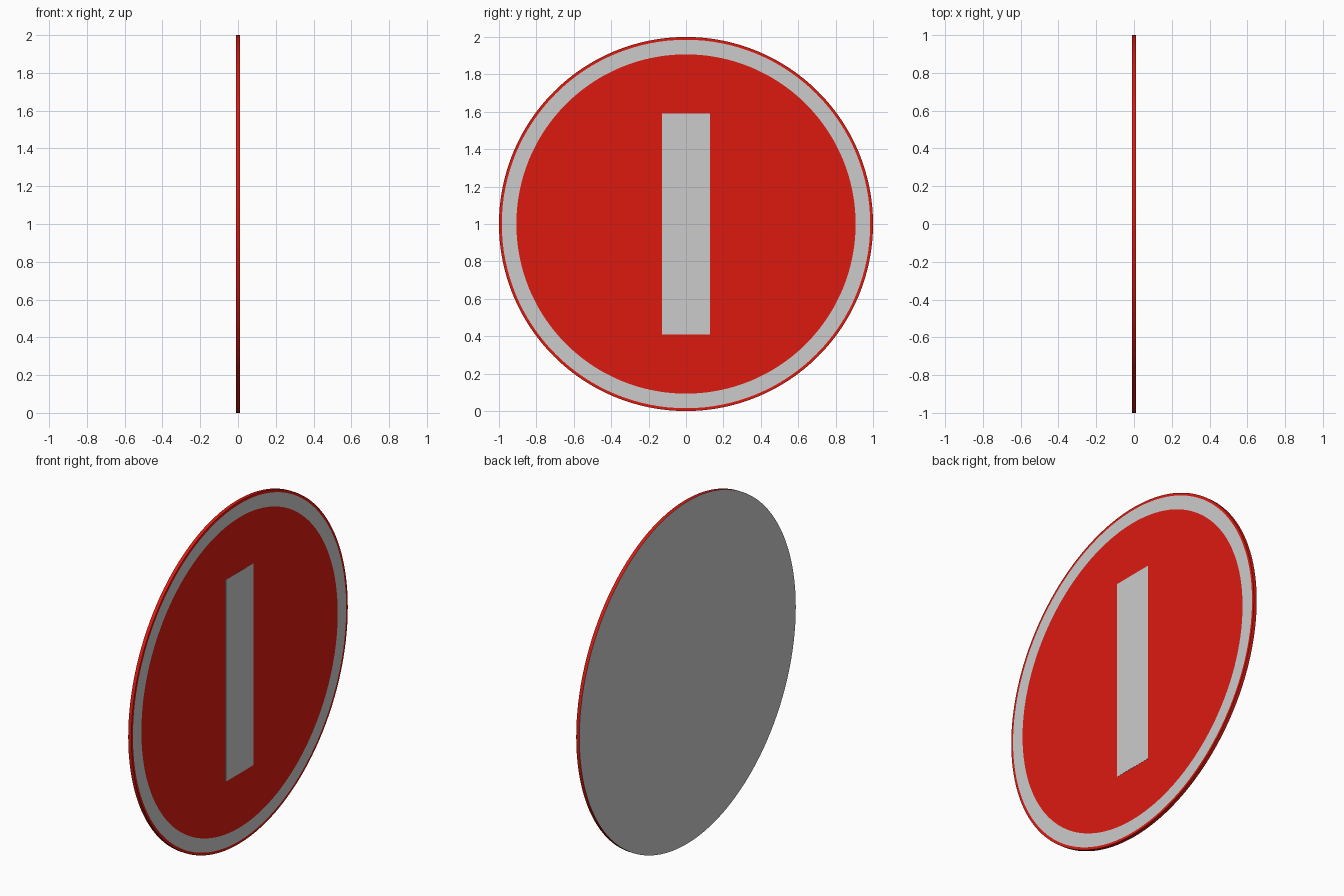
import bpy, bmesh, math
from mathutils import Matrix

if "Cube" in bpy.data.objects:
    bpy.data.objects.remove(bpy.data.objects["Cube"])

SEG = 128
HALF = 0.01      # half thickness of the plate
CENTRE = 1.0     # height of the sign centre

red = bpy.data.materials.new("red_paint")
red.diffuse_color = (0.72, 0.01, 0.005, 1)
red.use_nodes = True
red.node_tree.nodes["Principled BSDF"].inputs["Base Color"].default_value = red.diffuse_color


def finish(bm, name, mat=None):
    bmesh.ops.remove_doubles(bm, verts=bm.verts, dist=1e-5)
    me = bpy.data.meshes.new(name)
    bm.to_mesh(me)
    bm.free()
    ob = bpy.data.objects.new(name, me)
    bpy.context.collection.objects.link(ob)
    if mat:
        me.materials.append(mat)
    bpy.ops.object.select_all(action='DESELECT')
    ob.select_set(True)
    bpy.context.view_layer.objects.active = ob
    bpy.ops.object.shade_smooth_by_angle(angle=math.radians(30))
    return ob


def lathe(name, profile, mat=None):
    """Spin (radius, x) points, listed back to front, around the sign axis."""
    bm = bmesh.new()
    verts = [bm.verts.new((x, 0, CENTRE + r)) for r, x in profile]
    edges = [bm.edges.new(p) for p in zip(verts, verts[1:])]
    bmesh.ops.spin(bm, geom=verts + edges, cent=(0, 0, CENTRE), axis=(1, 0, 0),
                   angle=math.tau, steps=SEG, use_merge=True)
    ob = finish(bm, name, mat)
    # make every face point outwards: -x at the back, +x at the front, radial at the rim
    me = ob.data
    bm = bmesh.new()
    bm.from_mesh(me)
    bm.normal_update()
    for f in bm.faces:
        c = f.calc_center_median()
        radial = f.normal.y * c.y + f.normal.z * (c.z - CENTRE)
        if (f.normal.x * c.x if abs(f.normal.x) > 0.5 else radial) < 0:
            f.normal_flip()
    bm.to_mesh(me)
    bm.free()
    return ob


def disc(name, radius, x, mat=None):
    """Flat disc facing +x, or -x when x is negative."""
    bm = bmesh.new()
    turn = Matrix.Rotation(math.copysign(math.pi / 2, x), 4, 'Y')
    bmesh.ops.create_circle(bm, cap_ends=True, segments=SEG, radius=radius,
                            matrix=Matrix.Translation((x, 0, CENTRE)) @ turn)
    return finish(bm, name, mat)


# Bare back, red rim with a narrow front lip, border ring and red face
disc("back_plate", 1.0, -HALF)
lathe("rim", [(1.0, -HALF), (1.0, HALF), (0.985, HALF)], red)
lathe("border_ring", [(0.985, HALF), (0.907, HALF)])
disc("face", 0.907, HALF, red)

# Upright bar in the middle of the face
bm = bmesh.new()
bmesh.ops.create_cube(bm, size=1, matrix=Matrix.Translation((HALF, 0, CENTRE))
                      @ Matrix.Diagonal((0.002, 0.257, 1.18, 1)))
finish(bm, "centre_bar")
